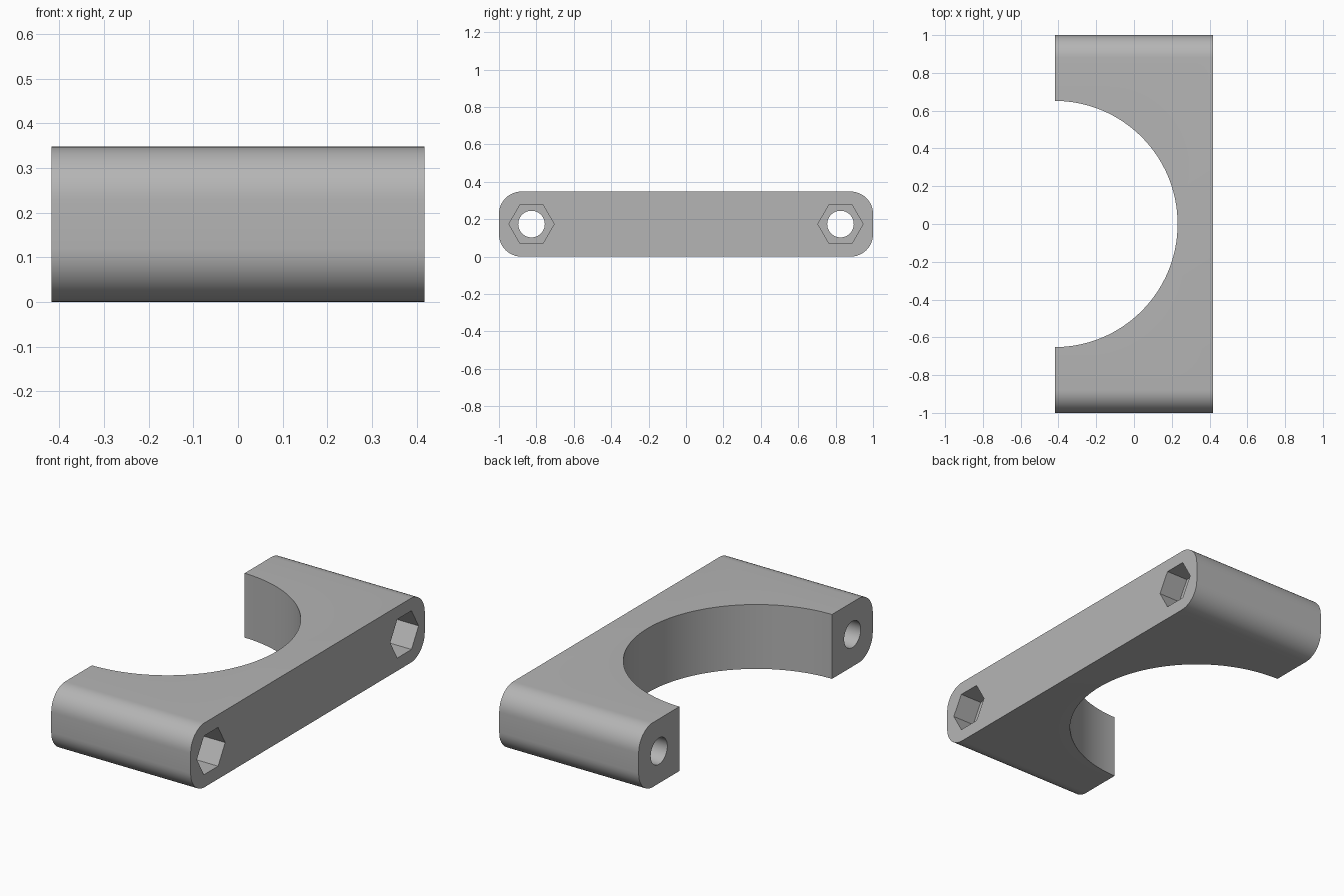
import bpy
import math

cube = bpy.data.objects.get("Cube")
if cube:
    bpy.data.objects.remove(cube, do_unlink=True)

HALF_X, HALF_Y, HEIGHT = 0.417, 1.0, 0.348
MID_Z = HEIGHT / 2
BOLT_Y = 0.826

grey = bpy.data.materials.new("plain grey")
grey.use_nodes = True
colour = (0.46, 0.46, 0.46, 1)
grey.diffuse_color = colour
grey.node_tree.nodes["Principled BSDF"].inputs["Base Color"].default_value = colour


def cylinder(name, sides, radius, depth, location, along_x=False):
    """Cutter that stays hidden."""
    bpy.ops.mesh.primitive_cylinder_add(
        vertices=sides, radius=radius, depth=depth, location=location,
        rotation=(0, math.pi / 2, 0) if along_x else (0, 0, 0))
    obj = bpy.context.object
    obj.name = name
    obj.data.materials.append(grey)
    obj.hide_render = True
    obj.hide_set(True)
    return obj


# Clamp body: block with the long edges along x rounded
bpy.ops.mesh.primitive_cube_add(size=1, location=(0, 0, MID_Z))
body = bpy.context.object
body.name = "clamp_body"
body.scale = (2 * HALF_X, 2 * HALF_Y, HEIGHT)
bpy.ops.object.transform_apply(location=False, rotation=False, scale=True)
body.data.materials.append(grey)
weights = body.data.attributes.new("bevel_weight_edge", "FLOAT", "EDGE")
for edge in body.data.edges:
    a, b = (body.data.vertices[i].co for i in edge.vertices)
    weights.data[edge.index].value = float(abs(a.x - b.x) > HALF_X)
bevel = body.modifiers.new("rounded ends", "BEVEL")
bevel.limit_method = "WEIGHT"
bevel.width = 0.12
bevel.segments = 12

# Half-round saddle, bolt holes and hexagonal nut pockets
cutters = [cylinder("saddle_cutter", 128, 0.652, 1, (-0.421, 0, MID_Z))]
POCKET = 0.13
for side, label in ((1, "back"), (-1, "front")):
    y = side * BOLT_Y
    cutters.append(cylinder(label + "_bolt_hole_cutter", 48, 0.071, 2,
                            (0, y, MID_Z), True))
    nut = cylinder(label + "_nut_pocket_cutter", 6, 0.121, 2 * POCKET,
                   (HALF_X, y, MID_Z), True)
    cutters.append(nut)

for cutter in cutters:
    cut = body.modifiers.new(cutter.name, "BOOLEAN")
    cut.operation = "DIFFERENCE"
    cut.solver = "EXACT"
    cut.object = cutter

# Apply the cuts, then smooth the curved walls and keep the edges sharp
bpy.ops.object.select_all(action="DESELECT")
body.select_set(True)
bpy.context.view_layer.objects.active = body
for modifier in list(body.modifiers):
    bpy.ops.object.modifier_apply(modifier=modifier.name)
for cutter in cutters:
    bpy.data.objects.remove(cutter, do_unlink=True)
bpy.ops.object.shade_smooth_by_angle(angle=math.radians(25))
